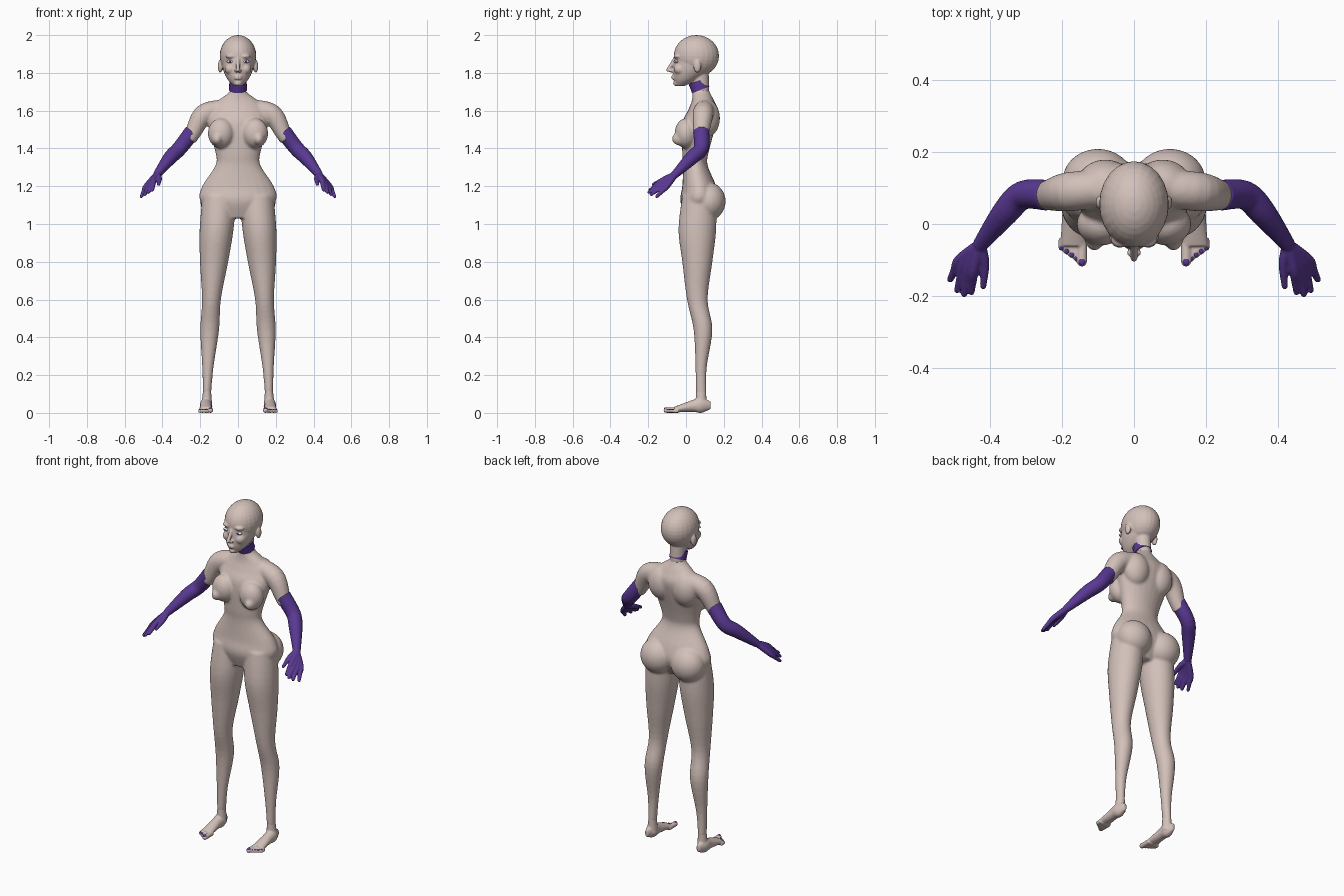
import bpy, bmesh, math
from mathutils import Vector, Matrix

default_cube = bpy.data.objects.get("Cube")
if default_cube:
    bpy.data.objects.remove(default_cube, do_unlink=True)


def make_material(name, red, green, blue):
    material = bpy.data.materials.new(name)
    material.use_nodes = True
    material.diffuse_color = (red, green, blue, 1)
    shader = next(node for node in material.node_tree.nodes if node.type == 'BSDF_PRINCIPLED')
    shader.inputs["Base Color"].default_value = material.diffuse_color
    return material


skin = make_material("warm pale skin", .65, .53, .49)
purple = make_material("deep purple", .1, .04, .29)
white = make_material("eye white", .8, .8, .85)


def curve_value(before, start, end, after, t):
    """Catmull-Rom interpolation between start and end."""
    slope_in, slope_out = (end - before) / 2, (after - start) / 2
    rise = end - start
    return start + t * (slope_in + t * (3 * rise - 2 * slope_in - slope_out
                                        + t * (slope_in + slope_out - 2 * rise)))


def smooth_rows(rows, steps=5):
    padded = [rows[0], *rows, rows[-1]]
    for window in zip(padded, padded[1:], padded[2:], padded[3:]):
        for step in range(steps):
            yield [curve_value(*values, step / steps) for values in zip(*window)]
    yield rows[-1]


def add_ring(mesh, centre, side, up, count=24):
    angles = [math.tau * index / count for index in range(count)]
    return [mesh.verts.new(centre + side * math.cos(angle) + up * math.sin(angle))
            for angle in angles]


def skin_rings(mesh, rings):
    for lower, upper in zip(rings, rings[1:]):
        for index in range(len(lower)):
            mesh.faces.new((lower[index - 1], lower[index], upper[index], upper[index - 1]))
    mesh.faces.new(rings[0])
    mesh.faces.new(rings[-1])


def add_column(mesh, rows, x_at_height=lambda height: 0):
    """Level ellipses; each row is height, depth position, half width, half depth."""
    rings = []
    for height, depth, half_width, half_depth in smooth_rows(rows):
        centre = Vector((x_at_height(height), depth, height))
        rings.append(add_ring(mesh, centre, Vector((half_width, 0, 0)), Vector((0, half_depth, 0))))
    skin_rings(mesh, rings)


def add_limb(mesh, rows):
    """Ellipses square to a path; each row is a point, half width and optional half height."""
    rows = list(smooth_rows(rows))
    points = [Vector(row[:3]) for row in rows]
    rings = []
    for index, (point, row) in enumerate(zip(points, rows)):
        ahead = points[min(index + 1, len(points) - 1)]
        tangent = ahead - points[max(index - 1, 0)]
        side = tangent.cross(Vector((0, 0, 1))).normalized()
        up = side.cross(tangent).normalized()
        rings.append(add_ring(mesh, point, side * row[3], up * row[-1]))
    skin_rings(mesh, rings)


def add_egg(mesh, centre, radii):
    matrix = Matrix.Translation(centre) @ Matrix.Diagonal(radii).to_4x4()
    bmesh.ops.create_uvsphere(mesh, u_segments=24, v_segments=16, radius=1, matrix=matrix)


def add_digit(mesh, points, thick, thin):
    """A tapered finger or toe with a rounded tip."""
    last = len(points) - 1
    add_limb(mesh, [(*point, thick + (thin - thick) * index / last)
                    for index, point in enumerate(points)])
    add_egg(mesh, points[-1], (thin, thin, thin))


def mirror_parts(mesh):
    everything = mesh.verts[:] + mesh.edges[:] + mesh.faces[:]
    copies = bmesh.ops.duplicate(mesh, geom=everything)["geom"]
    copied_verts = [item for item in copies if isinstance(item, bmesh.types.BMVert)]
    bmesh.ops.scale(mesh, vec=(-1, 1, 1), verts=copied_verts)


def finish(mesh, name, material, voxel=None, relax=0):
    """Make the object; with a voxel size, fuse its parts into one smooth skin."""
    bmesh.ops.recalc_face_normals(mesh, faces=mesh.faces[:])
    data = bpy.data.meshes.new(name)
    mesh.to_mesh(data)
    mesh.free()
    data.materials.append(material)
    data.shade_smooth()
    data.set_sharp_from_angle(angle=math.radians(50))
    part = bpy.data.objects.new(name, data)
    bpy.context.collection.objects.link(part)
    if voxel:
        fuse = part.modifiers.new("fuse", 'REMESH')
        fuse.mode = 'VOXEL'
        fuse.voxel_size = voxel
        fuse.use_smooth_shade = True
        smooth = part.modifiers.new("relax", 'SMOOTH')
        smooth.iterations = relax


def leg_x(height):
    return .166 - .055 * height ** 1.5


# Body: legs, shoulders, buttocks, bust and shoulder blades fused with the torso
body = bmesh.new()
add_column(body, [(1.15, .07, .09, .09), (.97, .06, .09, .1), (.8, .06, .075, .08), (.6, .06, .05, .055),
                  (.44, .09, .05, .05), (.24, .08, .03, .03), (.1, .08, .022, .028)], leg_x)
add_limb(body, [(.07, .1, 1.61, .05), (.18, .09, 1.58, .055), (.24, .08, 1.48, .042),
                (.26, .08, 1.45, .04)])
add_egg(body, (.1, .12, 1.12), (.1, .09, .1))
add_egg(body, (.09, 0, 1.48), (.07, .06, .08))
add_egg(body, (.11, -.03, 1.45), (.03, .045, .035))
add_egg(body, (.08, .11, 1.56), (.08, .07, .1))
mirror_parts(body)
add_column(body, [(1.03, .06, .11, .06), (1.12, .07, .2, .1), (1.2, .07, .19, .09), (1.31, .05, .12, .065),
                  (1.38, .05, .12, .07), (1.53, .07, .16, .09), (1.6, .09, .15, .08),
                  (1.65, .09, .11, .06), (1.7, .08, .045, .045), (1.74, .07, .04, .04)])
finish(body, "body", skin, voxel=.0065, relax=10)

# Feet with toes and painted nails
feet, toenails = bmesh.new(), bmesh.new()
foot_x = .17
add_limb(feet, [(foot_x, .13, .04, .01, .02), (foot_x, .08, .04, .03, .04),
                (foot_x, .03, .035, .03, .03), (foot_x, -.06, .017, .036, .015)])
add_column(feet, [(.03, .08, .03, .03), (.13, .08, .02, .026)], leg_x)
for toe in range(5):
    radius = .01 if toe else .014
    x, tip = .145 + .014 * toe, -.105 + .01 * toe
    add_digit(feet, [(x, -.04, radius), (x, tip, radius)], radius, radius)
    add_egg(toenails, (x, tip, radius * 1.6), (radius * .7, radius * .8, radius * .5))
mirror_parts(feet)
mirror_parts(toenails)
finish(feet, "feet", skin, voxel=.004, relax=3)
finish(toenails, "toenails", purple)

# Long gloves: sleeve, four fingers fanned from the wrist, and a thumb
gloves = bmesh.new()
wrist = Vector((.43, -.06, 1.26))
add_limb(gloves, [(.24, .08, 1.49, .043), (.31, .08, 1.4, .04), (.36, .03, 1.35, .037), (*wrist, .021)])
first_knuckle, last_knuckle = Vector((.446, -.127, 1.23)), Vector((.486, -.1, 1.2))
first_tip, last_tip = Vector((.453, -.19, 1.18)), Vector((.512, -.155, 1.145))
for finger in range(4):
    fan = finger / 3
    knuckle = first_knuckle.lerp(last_knuckle, fan)
    tip = first_tip.lerp(last_tip, fan)
    tip.y -= .02 * math.sin(math.pi * fan)
    add_digit(gloves, [wrist, knuckle, knuckle.lerp(tip, .5), tip], .018, .009)
add_digit(gloves, [wrist, (.416, -.11, 1.24), (.42, -.173, 1.21)], .018, .009)
mirror_parts(gloves)
finish(gloves, "gloves", purple, voxel=.004, relax=4)

# Head: ears, nostrils, brows and cheeks, then cranium, jaw, neck, nose, lips and chin
head = bmesh.new()
add_egg(head, (.094, .06, 1.835), (.013, .02, .034))
add_egg(head, (.01, -.08, 1.81), (.01, .01, .008))
add_egg(head, (.036, -.04, 1.888), (.03, .026, .014))
add_egg(head, (.04, -.03, 1.82), (.03, .035, .03))
mirror_parts(head)
add_egg(head, (0, .055, 1.89), (.097, .12, .11))
add_column(head, [(1.73, -.03, .02, .02), (1.765, 0, .055, .065), (1.82, .03, .08, .1), (1.9, .05, .09, .11)])
add_column(head, [(1.7, .08, .042, .043), (1.82, .07, .045, .05)])
add_digit(head, [(0, -.055, 1.88), (0, -.095, 1.815)], .01, .01)
for lip_height in (1.77, 1.781):
    add_egg(head, (0, -.063, lip_height), (.022, .014, .006))
add_egg(head, (0, -.05, 1.745), (.02, .018, .015))
finish(head, "head", skin, voxel=.0045, relax=3)

# Eyes and irises
for name, material, depth, radii in (("eyes", white, -.051, (.018, .013, .008)),
                                     ("irises", purple, -.06, (.006, .006, .006))):
    eyes = bmesh.new()
    add_egg(eyes, (.043, depth, 1.86), radii)
    mirror_parts(eyes)
    finish(eyes, name, material)

# Neck band
neck_band = bmesh.new()
add_limb(neck_band, [(0, .078, 1.71, .047, .049), (0, .06, 1.757, .046, .049)])
finish(neck_band, "neck_band", purple)
